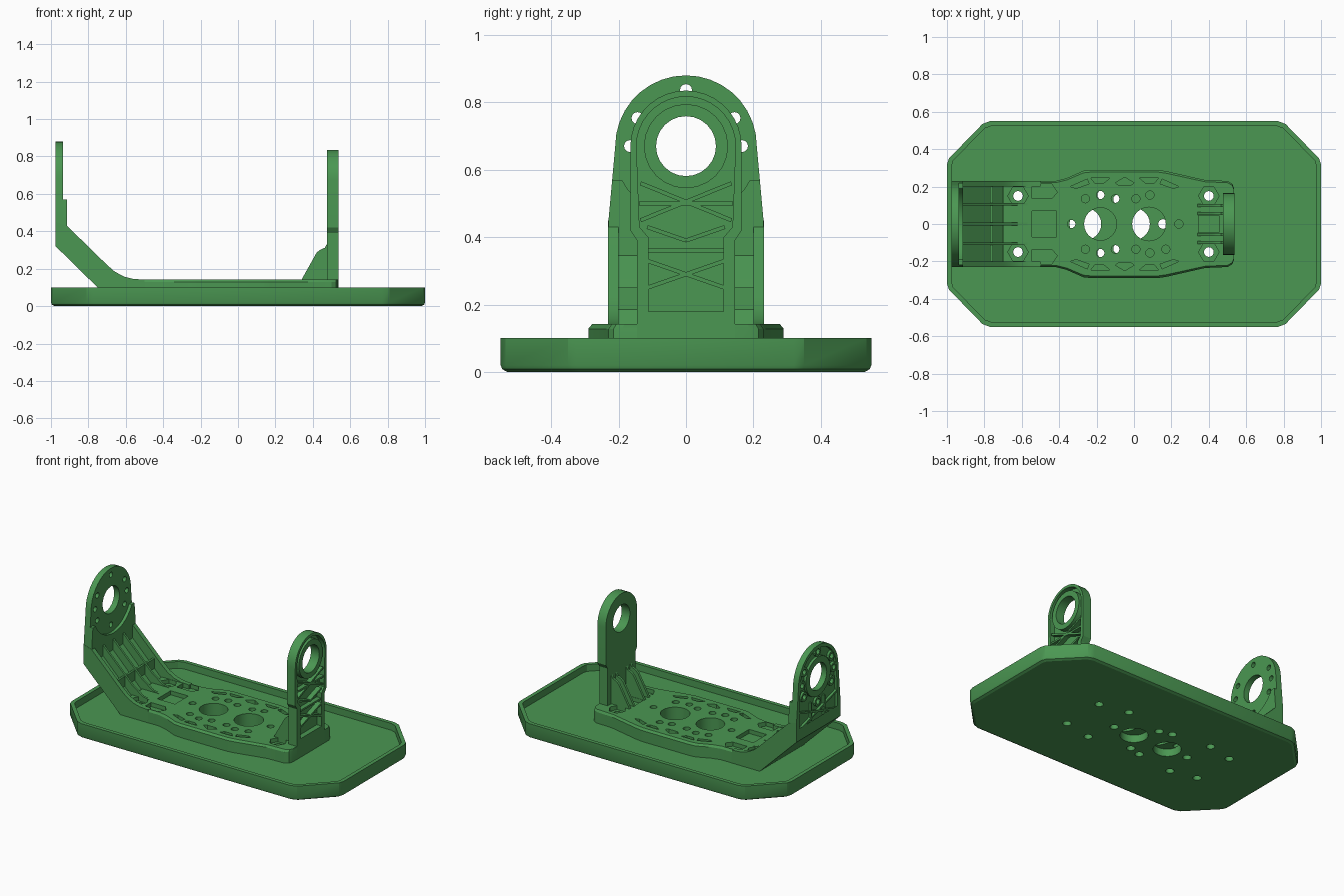
import bpy, bmesh
from math import cos, sin, pi, radians

if "Cube" in bpy.data.objects:
    bpy.data.objects.remove(bpy.data.objects["Cube"])

green = bpy.data.materials.new("green")
green.diffuse_color = (0.07, 0.31, 0.085, 1)
green.use_nodes = True
green.node_tree.nodes["Principled BSDF"].inputs["Base Color"].default_value = green.diffuse_color
HUB = 0.67   # height of the pivot hole


def place(p, axis, t):
    a, b = p
    return {'x': (t, a, b), 'y': (a, t, b), 'z': (a, b, t)}[axis]


def add_loft(bm, rings, closed=False):
    vs = [[bm.verts.new(p) for p in r] for r in rings]
    n = len(vs[0])
    pairs = list(zip(vs, vs[1:])) + ([(vs[-1], vs[0])] if closed else [])
    for r, s in pairs:
        for i in range(n):
            j = (i + 1) % n
            bm.faces.new((r[i], r[j], s[j], s[i]))
    if not closed:
        bm.faces.new(vs[0][::-1])
        bm.faces.new(vs[-1])


def finish(name, bm):
    bmesh.ops.recalc_face_normals(bm, faces=bm.faces)
    for f in bm.faces:
        f.smooth = True
    me = bpy.data.meshes.new(name)
    bm.to_mesh(me)
    bm.free()
    me.set_sharp_from_angle(angle=radians(25))
    me.materials.append(green)
    ob = bpy.data.objects.new(name, me)
    bpy.context.collection.objects.link(ob)
    return ob


def loft(name, rings, closed=False):
    bm = bmesh.new()
    add_loft(bm, rings, closed)
    return finish(name, bm)


def prisms(name, specs):
    bm = bmesh.new()
    for pts, axis, a, b in specs:
        add_loft(bm, [[place(p, axis, t) for p in pts] for t in (a, b)])
    return finish(name, bm)


def cut(ob, specs):
    c = prisms("cutter", specs)
    m = ob.modifiers.new("cut", 'BOOLEAN')
    m.object, m.operation, m.solver = c, 'DIFFERENCE', 'EXACT'
    me = bpy.data.meshes.new_from_object(ob.evaluated_get(bpy.context.evaluated_depsgraph_get()))
    ob.modifiers.clear()
    ob.data = me
    me.set_sharp_from_angle(angle=radians(25))
    bpy.data.objects.remove(c)


def circle(u, v, r, n=24, start=0):
    return [(u + r * cos(start + 2 * pi * i / n), v + r * sin(start + 2 * pi * i / n)) for i in range(n)]


def rect(u0, u1, v0, v1):
    return [(u0, v0), (u1, v0), (u1, v1), (u0, v1)]


def tube(name, u, v, ri, ro, a, b, n=24):
    loft(name, [[place(p, 'x', t) for p in circle(u, v, r, n)]
                for r, t in ((ri, a), (ro, a), (ro, b), (ri, b))], True)


def bar(y0, z0, y1, z1, w=0.006):
    dy, dz = y1 - y0, z1 - z0
    l = (dy * dy + dz * dz) ** 0.5
    ny, nz = -dz / l * w, dy / l * w
    return [(y0 + ny, z0 + nz), (y0 - ny, z0 - nz), (y1 - ny, z1 - nz), (y1 + ny, z1 + nz)]


def arch(low, r):
    arc = [(r * cos(pi * i / 18), HUB + r * sin(pi * i / 18)) for i in range(19)]
    return low + arc + [(-y, z) for y, z in reversed(low)]


def both(pts):
    return [pts, [(x, -y) for x, y in pts]]


# Octagonal tray with rim and screw holes
def octagon(d, z):
    q = [(1 - d, .32 - .3 * d), (.99 - .9 * d, .35 - .45 * d),
         (.81 - .45 * d, .535 - .9 * d), (.77 - .3 * d, .55 - d)]
    h = q + [(-x, y) for x, y in reversed(q)]
    return [(x, y, z) for x, y in h + [(-x, -y) for x, y in h]]


FLOOR = 0.055
tray = loft("tray", [octagon(.02, 0), octagon(.005, .008), octagon(0, .02), octagon(0, .1),
                     octagon(.026, .1), octagon(.026, FLOOR)])
CORNERS = [(x, s * .15) for x in (-.62, .4) for s in (1, -1)]
small = [(x, s * y) for x, y in ((-.17, .155), (-.085, .132), (.2, .19), (-.44, .19)) for s in (1, -1)]
cut(tray, [(circle(x, 0, .085), 'z', -.1, .2) for x in (-.26, 0)]
    + [(circle(x, y, .026, 16), 'z', -.1, .2) for x, y in small + CORNERS + [(.155, 0), (-.415, 0)]])

# Bracket base plate
side = [(-.7, .23), (-.42, .23), (-.36, .245), (-.27, .285), (-.22, .29), (.12, .29), (.17, .283),
        (.38, .235), (.5, .23), (.525, .215), (.535, .19)]
outline = side + [(x, -y) for x, y in reversed(side)]
plate = loft("base_plate", [[(x, y * k, z) for x, y in outline]
                            for k, z in ((1, FLOOR - .005), (1, .128), (.96, .142))])
pockets = [rect(-.545, -.415, -.07, .07), rect(.345, .455, -.045, .045)]
pockets += both([(-.545, .135), (-.44, .135), (-.41, .17), (-.44, .215), (-.545, .215)])
for tri in ([(-.34, .2), (-.25, .24), (-.24, .215), (-.31, .19)],
            [(-.23, .245), (-.13, .245), (-.16, .22), (-.21, .22)]):
    pockets += both(tri) + both([(-.1 - x, y) for x, y in tri])
pockets += both([(-.1, .22), (-.05, .25), (0, .22), (-.02, .205), (-.08, .205)])
pockets += [circle(x, y, .055, 6) for x, y in CORNERS]
cut(plate, [(p, 'z', .115, .3) for p in pockets])
ring = [(x, s * y) for x, y in ((-.26, .135), (-.18, .155), (-.1, .135), (.01, .135), (.085, .155))
        for s in (1, -1)] + [(-.335, 0), (.24, 0), (.17, -.135)]
cut(plate, [(circle(-.18, 0, .087), 'z', 0, .3), (circle(.08, 0, .09), 'z', 0, .3)]
    + [(circle(x, y, .022, 16), 'z', 0, .3) for x, y in ring]
    + [(circle(x, y, .026, 16), 'z', 0, .3) for x, y in CORNERS])


# Upright arm: recessed outer face with hub ring and lattice bars
def arm(name, xo, xi, depth, low, r, plow, pr, bars, ring_r, bolts=()):
    s = 1 if xi > xo else -1
    xf = xo + s * depth
    ob = prisms(name, [(arch(low, r), 'x', xo, xi)])
    cut(ob, [(arch(plow, pr), 'x', xo - s * .1, xf)])
    cut(ob, [(circle(0, HUB, .089), 'x', xo - .2, xo + .2)]
        + [(circle(y, z, .018, 12), 'x', xo - .2, xo + .2) for y, z in bolts])
    tube(name + "_hub_ring", 0, HUB, .089, ring_r, xo + s * .001, xf + s * .003)
    for y, z in bolts:
        tube(name + "_bolt_boss", y, z, .018, .032, xo + s * .002, xf + s * .003, 12)
    for i, b in enumerate(bars):
        for m in (1, -1):
            prisms(name + "_lattice_bar", [(bar(m * b[0], b[1], m * b[2], b[3]), 'x',
                                            xo + s * (.002 + .0007 * i), xf + s * .003)])
    return ob


arm("short_arm", .537, .475, .035, [(.145, .06), (.145, .39), (.165, .42)], .165,
    [(.112, .18), (.112, .4), (.138, .43)], .147,
    [(-.115, .33, .115, .25), (-.115, .43, 0, .39), (-.135, .56, .135, .45),
     (-.14, .5, .14, .5), (-.115, .36, .115, .36)], .125)

bolts = [(.166 * cos(radians(a)), HUB + .166 * sin(radians(a)))
         for a in (0, 30, 90, 150, 180, 210, 270, 330)]
arm("tall_arm", -.975, -.935, .018, [(.23, .32), (.23, .45)], .21,
    [(.2, .37), (.2, .47)], .188,
    [(-.2, .38, .2, .5), (-.07, .37, -.07, .52)], .13, bolts)

# Thicker lower half of the tall arm, hollowed around the hub disc
block = prisms("tall_arm_backing", [([(-.23, .33), (.23, .33), (.23, .45), (.219, .57), (-.219, .57),
                                      (-.23, .45)], 'x', -.94, -.915)])
cut(block, [(circle(0, HUB, .215, 40), 'x', -1.1, -.8)])

# Sloped web linking the tall arm to the plate, with side walls and ribs
prisms("slope_web", [([(-.975, .32), (-.71, .06), (-.66, .05), (-.66, .12), (-.70, .13), (-.93, .36),
                       (-.975, .4)], 'y', -.229, .229)])
wall = [(-.975, .32), (-.705, .055), (-.5, .055), (-.5, .142), (-.56, .145), (-.61, .158),
        (-.66, .185), (-.70, .22), (-.915, .43), (-.975, .45)]
rib = [(-.93, .33), (-.7, .1), (-.57, .1), (-.57, .142), (-.62, .15), (-.70, .205),
       (-.915, .415), (-.93, .42)]
for s in (1, -1):
    prisms("slope_side_wall", [(wall, 'y', s * .2, s * .231)])
for y in (-.105, 0, .105):
    prisms("slope_rib", [(rib, 'y', y - .007, y + .007)])
prisms("slope_cross_rib", [(rect(-.77, -.755, .15, .25), 'y', -.21, .21)])

# Gussets behind the short arm
gusset = [(.34, .1), (.34, .142), (.42, .285), (.437, .3), (.464, .312), (.48, .34), (.48, .1)]
for y in (-.1, -.055, .055, .1):
    prisms("short_arm_gusset", [(gusset, 'y', y - .008, y + .008)])
